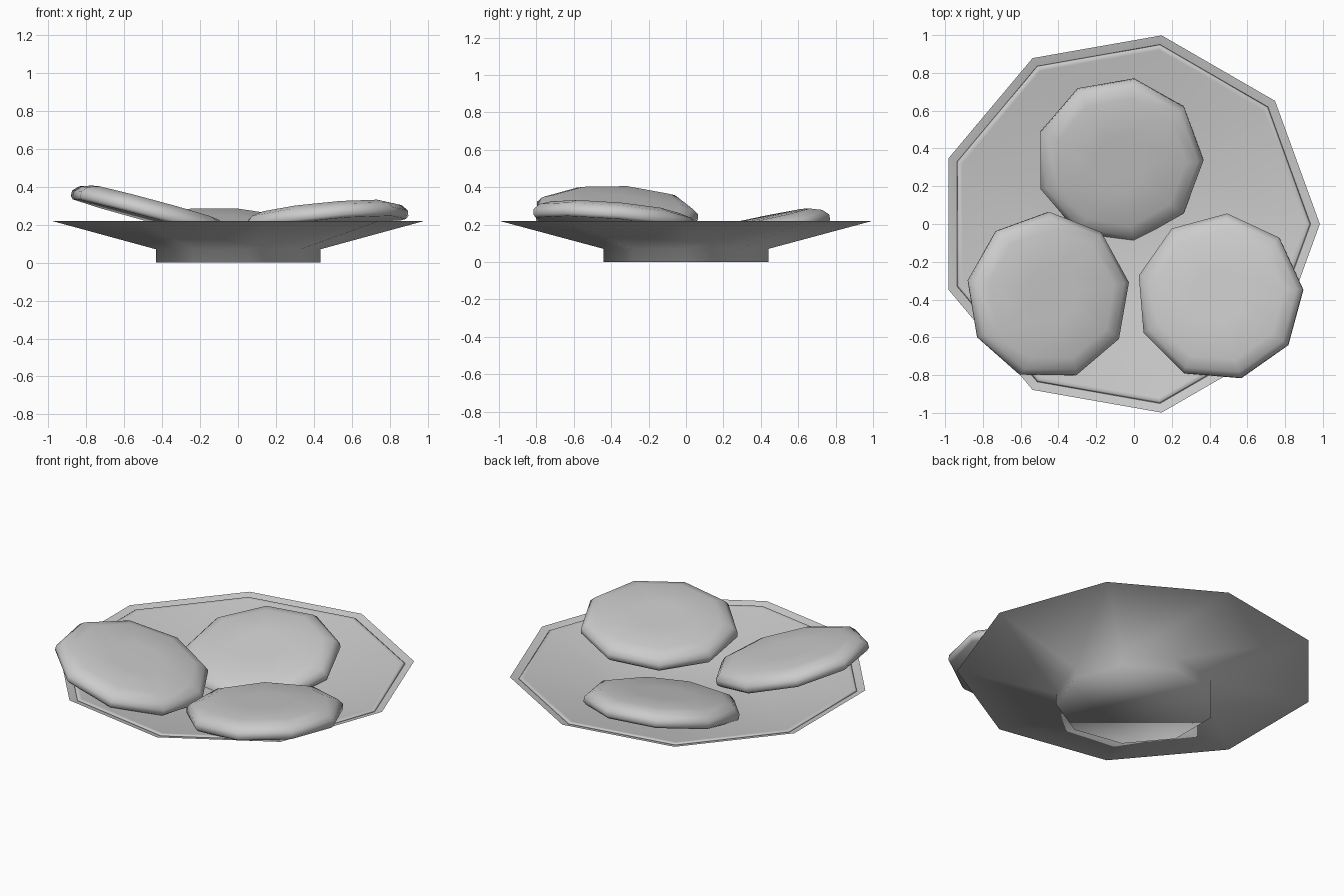
import bpy, bmesh, math
from mathutils import Vector, Matrix

if "Cube" in bpy.data.objects:
    bpy.data.objects.remove(bpy.data.objects["Cube"])

SIDES = 9


def lathe(name, profile, top=True, flip=False, matrix=None):
    """Revolve (radius, z, x_shift) rings into a nine-sided shape, bottom to top."""
    bm = bmesh.new()
    rings = []
    for r, z, dx in profile:
        rings.append([bm.verts.new((r * math.cos(2 * math.pi * i / SIDES) + dx,
                                    r * math.sin(2 * math.pi * i / SIDES), z))
                      for i in range(SIDES)])
    for a, b in zip(rings, rings[1:]):
        for i in range(SIDES):
            j = (i + 1) % SIDES
            bm.faces.new((a[i], a[j], b[j], b[i]))
    bm.faces.new(rings[0][::-1])
    if top:
        bm.faces.new(rings[-1])
    if flip:
        bmesh.ops.reverse_faces(bm, faces=bm.faces)
    for f in bm.faces:
        f.smooth = True
    me = bpy.data.meshes.new(name)
    bm.to_mesh(me)
    bm.free()
    ob = bpy.data.objects.new(name, me)
    bpy.context.collection.objects.link(ob)
    if matrix:
        ob.matrix_world = matrix
    return ob


# Plate shell: foot and flared wall, a thin sheet facing up and inwards
lathe("plate_shell", [(0.447, 0.0, -0.013), (0.447, 0.07, -0.013),
                      (1.014, 0.22, -0.03)], top=False, flip=True)

# Bowl surface set just inside the rim
lathe("plate_bowl", [(0.43, 0.075, -0.013), (0.965, 0.208, -0.03),
                     (0.955, 0.215, -0.03), (0.935, 0.212, -0.03),
                     (0.43, 0.085, -0.013)])

# Cookies: flat bottom, short upright edge, chamfered top
cookie_profile = [(0.43, 0.0, 0), (0.445, 0.015, 0), (0.445, 0.045, 0),
                  (0.415, 0.075, 0), (0.35, 0.096, 0), (0.15, 0.098, 0)]

# name, centre of the underside, turn in degrees, slope along x and y
cookies = [("back_cookie", (-0.078, 0.345, 0.123), 0, -0.03, 0.21),
           ("left_cookie", (-0.462, -0.382, 0.225), 9.5, -0.27, -0.03),
           ("right_cookie", (0.457, -0.39, 0.192), 5, 0.095, -0.085)]

for name, centre, turn, sx, sy in cookies:
    normal = Vector((-sx, -sy, 1)).normalized()
    tilt = Vector((0, 0, 1)).rotation_difference(normal).to_matrix().to_4x4()
    spin = Matrix.Rotation(math.radians(turn), 4, 'Z')
    lathe(name, cookie_profile, matrix=Matrix.Translation(centre) @ tilt @ spin)
